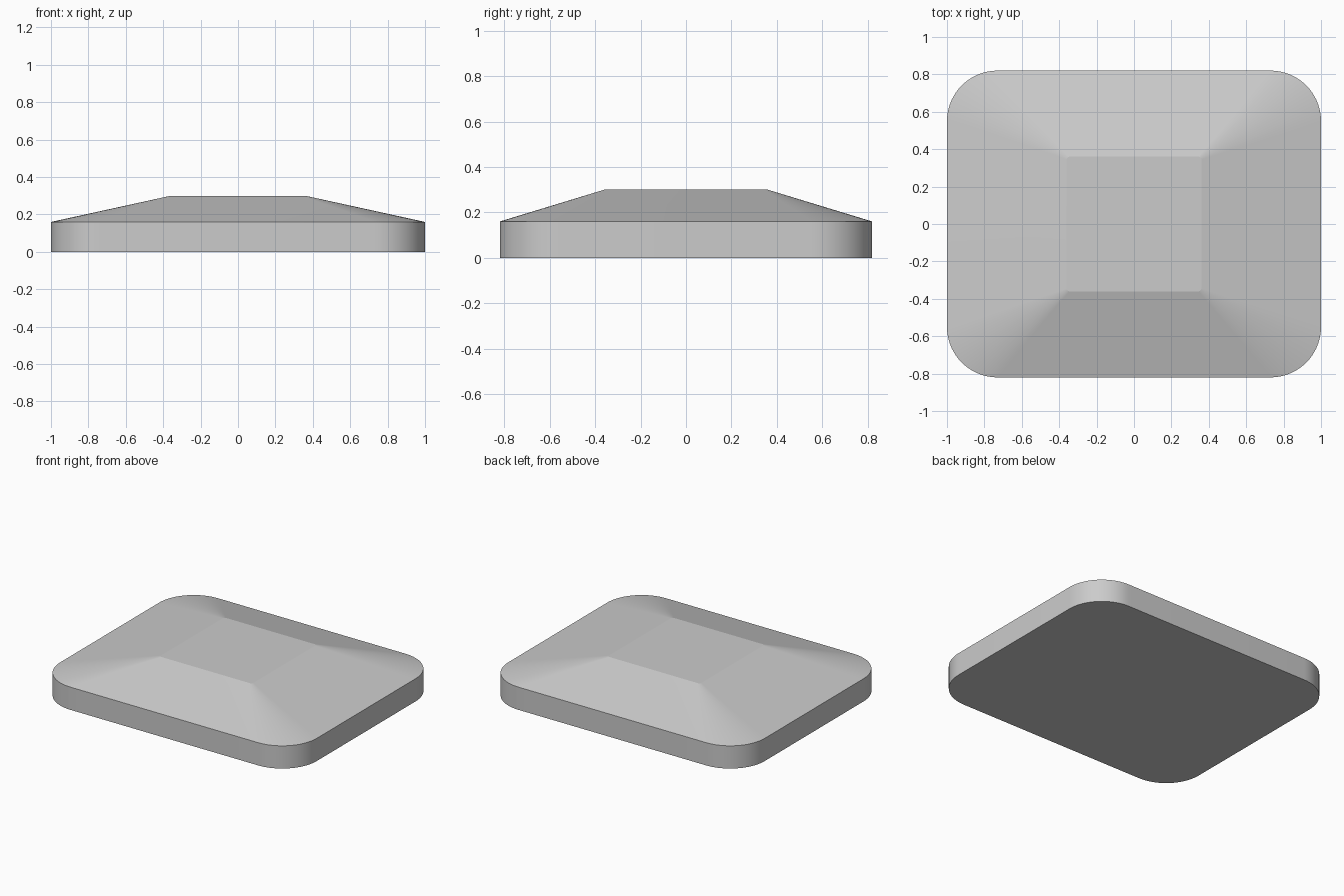
import bpy, bmesh
from math import sin, cos, pi, radians

cube = bpy.data.objects.get("Cube")
if cube:
    bpy.data.objects.remove(cube, do_unlink=True)

STEPS = 18  # segments per rounded corner


def rounded_ring(bm, hx, hy, r, z):
    """Loop of vertices around a rounded rectangle."""
    ring = []
    for k, (sx, sy) in enumerate([(1, 1), (-1, 1), (-1, -1), (1, -1)]):
        for i in range(STEPS + 1):
            a = (k + i / STEPS) * pi / 2
            ring.append(bm.verts.new((sx * (hx - r) + r * cos(a),
                                      sy * (hy - r) + r * sin(a), z)))
    return ring


# Plain grey material
grey = bpy.data.materials.new("plain_grey")
grey.use_nodes = True
colour = (0.6, 0.6, 0.6, 1)
grey.diffuse_color = colour
grey.node_tree.nodes["Principled BSDF"].inputs["Base Color"].default_value = colour

# Slab: upright rim, sloping shoulders, small flat top
bm = bmesh.new()
rings = [rounded_ring(bm, 1, 0.82, 0.27, 0),
         rounded_ring(bm, 1, 0.82, 0.27, 0.16),
         rounded_ring(bm, 0.36, 0.36, 0.015, 0.3)]
for low, high in zip(rings, rings[1:]):
    n = len(low)
    for i in range(n):
        j = (i + 1) % n
        bm.faces.new((low[i], low[j], high[j], high[i]))
bm.faces.new(rings[0][::-1])
bm.faces.new(rings[-1])
bmesh.ops.recalc_face_normals(bm, faces=bm.faces)

mesh = bpy.data.meshes.new("bevelled_slab")
bm.to_mesh(mesh)
bm.free()
mesh.materials.append(grey)
slab = bpy.data.objects.new("bevelled_slab", mesh)
bpy.context.collection.objects.link(slab)

# Smooth corners, crisp creases
bpy.ops.object.select_all(action='DESELECT')
slab.select_set(True)
bpy.context.view_layer.objects.active = slab
bpy.ops.object.shade_smooth_by_angle(angle=radians(8))
